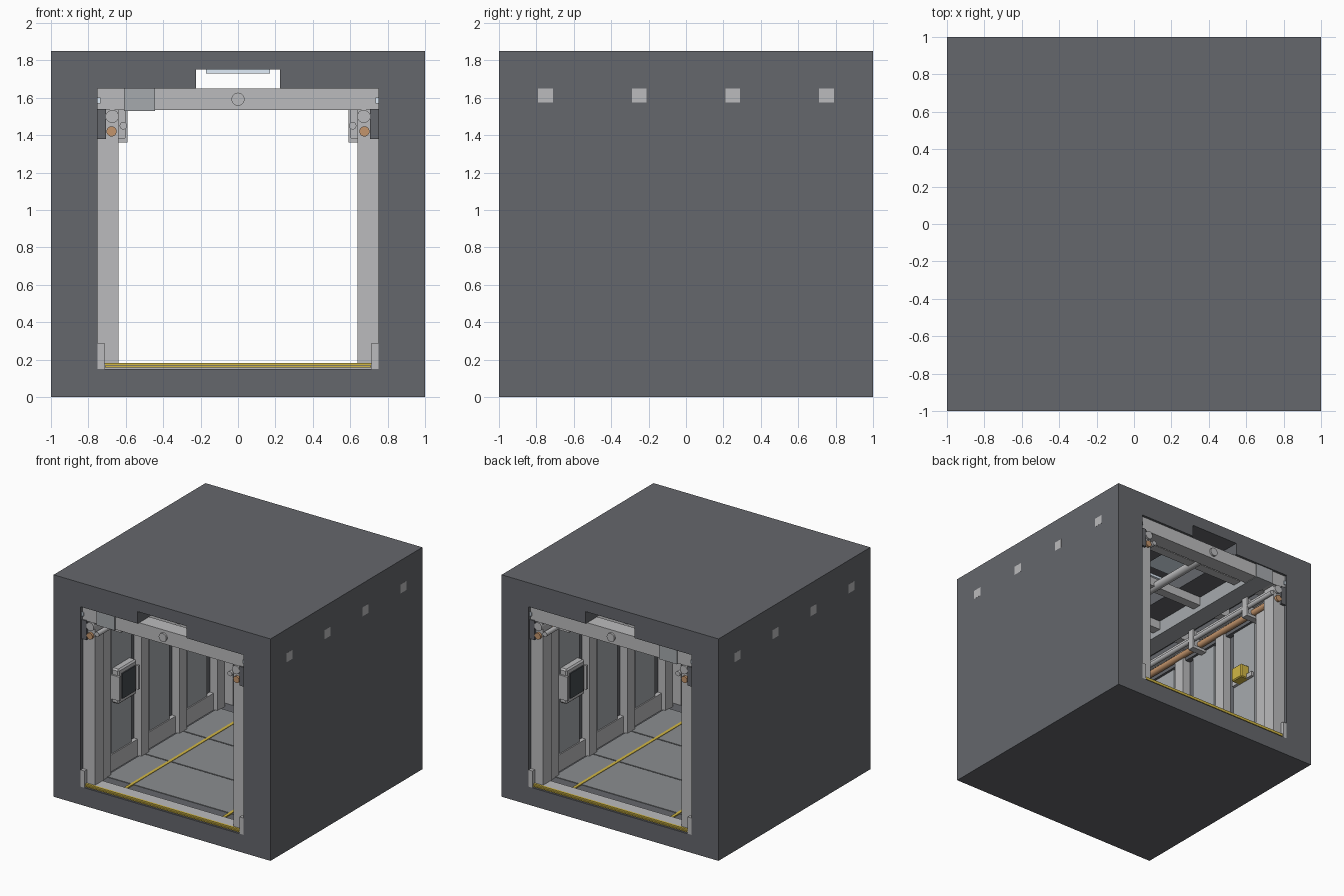
import bpy, bmesh
from mathutils import Matrix

if "Cube" in bpy.data.objects:
    bpy.data.objects.remove(bpy.data.objects["Cube"])


def material(name, rgb):
    m = bpy.data.materials.new(name)
    m.diffuse_color = (*rgb, 1)
    m.use_nodes = True
    m.node_tree.nodes["Principled BSDF"].inputs["Base Color"].default_value = m.diffuse_color
    return m


DARK = material("dark_hull", (0.13, 0.135, 0.15))
FLOOR = material("floor_grey", (0.26, 0.27, 0.28))
STEEL = material("steel", (0.5, 0.5, 0.51))
DUCT = material("duct_grey", (0.38, 0.4, 0.42))
YELLOW = material("safety_yellow", (0.65, 0.48, 0.06))
COPPER = material("copper", (0.55, 0.3, 0.15))
LAMP = material("lamp", (0.75, 0.85, 0.95))
SCREEN = material("screen", (0.06, 0.07, 0.08))


def finish(name, bm, mat):
    bmesh.ops.recalc_face_normals(bm, faces=bm.faces[:])
    me = bpy.data.meshes.new(name)
    bm.to_mesh(me)
    bm.free()
    ob = bpy.data.objects.new(name, me)
    bpy.context.collection.objects.link(ob)
    if mat:
        me.materials.append(mat)
    return ob


def box(name, x, y, z, mat=STEEL, bevel=0):
    """Box from (min, max) pairs."""
    bm = bmesh.new()
    bmesh.ops.create_cube(bm, size=1)
    for v in bm.verts:
        v.co = [(a + b) / 2 + c * abs(b - a) for (a, b), c in zip((x, y, z), v.co)]
    if bevel:
        bmesh.ops.bevel(bm, geom=bm.edges[:], offset=bevel, segments=1, affect='EDGES')
    return finish(name, bm, mat)


def pipe(name, x, z, r, half, mat=STEEL):
    """Round pipe running the length of the corridor."""
    bm = bmesh.new()
    bmesh.ops.create_cone(bm, cap_ends=True, segments=20, radius1=r, radius2=r, depth=2 * half,
                          matrix=Matrix.Translation((x, 0, z)) @ Matrix.Rotation(1.5707963, 4, 'X'))
    for f in bm.faces:
        f.smooth = len(f.verts) == 4
    return finish(name, bm, mat)


def sx(s, a, b):
    return tuple(sorted((s * a, s * b)))


# Hull block with a T-shaped tunnel cut through it
hull = box("hull", (-1, 1), (-1, 1), (0, 1.85), DARK)
bm = bmesh.new()
outline = [(-.75, .15), (.75, .15), (.75, 1.65), (.225, 1.65), (.225, 1.75),
           (-.225, 1.75), (-.225, 1.65), (-.75, 1.65)]
face = bm.faces.new([bm.verts.new((x, -1.2, z)) for x, z in outline])
ext = bmesh.ops.extrude_face_region(bm, geom=[face])
bmesh.ops.translate(bm, vec=(0, 2.4, 0),
                    verts=[g for g in ext["geom"] if isinstance(g, bmesh.types.BMVert)])
cutter = finish("tunnel_cutter", bm, None)
cutter.hide_render = True
cutter.hide_viewport = True
cutter.display_type = 'WIRE'
mod = hull.modifiers.new("tunnel", 'BOOLEAN')
mod.operation = 'DIFFERENCE'
mod.solver = 'EXACT'
mod.object = cutter

RIBS = (-.75, -.25, .25, .75)
BAYS = (-.5, 0, .5)

# Floor plates and guide stripes
for y in BAYS:
    box("floor_plate", (-.7, .7), (y - .245, y + .245), (.148, .155), FLOOR)
for s in (-1, 1):
    box("floor_stripe", sx(s, .44, .465), (-.86, .86), (.15, .159), YELLOW)

# End portals: sill, columns, header
for e in (-1, 1):
    box("sill", (-.715, .715), sx(e, .87, .985), (.15, .18))
    box("sill_stripe", (-.712, .712), sx(e, .98, .995), (.158, .168), YELLOW)
    box("sill_edge", (-.712, .712), sx(e, .975, .992), (.17, .182), YELLOW)
    box("header_beam", (-.75, .75), sx(e, .85, .98), (1.535, 1.65))
    for s in (-1, 1):
        box("portal_column", sx(s, .64, .75), sx(e, .85, .97), (.15, 1.54))

# Ceiling cross beams, flush with the outer hull sides
for y in RIBS:
    box("ceiling_beam", (-1.0005, 1.0005), (y - .04, y + .04), (1.575, 1.65))

# Ceiling services
pipe("ceiling_pipe", 0, 1.592, .035, .995)
box("ceiling_duct", (-.61, -.445), (-.99, .99), (1.53, 1.652), DUCT)
for y in BAYS:
    box("ceiling_lamp", (-.17, .17), (y - .2, y + .2), (1.73, 1.752), LAMP)

# Side walls
for s in (-1, 1):
    box("kick_rail", sx(s, .715, .75), (-1, 1), (.15, .29))
    box("pipe_backing", sx(s, .705, .755), (-.99, .99), (1.38, 1.54), DARK)
    box("edge_light", sx(s, .735, .752), (-.99, .99), (1.57, 1.6), LAMP)
    for y in RIBS:
        box("wall_rib", sx(s, .68, .75), (y - .05, y + .05), (.15, 1.54))
    for y in BAYS:
        box("wall_panel", sx(s, .725, .75), (y - .13, y + .13), (.28, 1.38), DUCT)
    pipe("main_pipe", s * .672, 1.5, .035, .99)
    pipe("copper_pipe", s * .676, 1.42, .027, .99, COPPER)
    pipe("thin_pipe", s * .613, 1.45, .02, .985)
    for y in (-.667, 0, .667):
        box("bracket_shelf", sx(s, .59, .75), (y - .03, y + .03), (1.36, 1.385))
        box("bracket_upright", sx(s, .59, .605), (y - .03, y + .03), (1.36, 1.535))
        box("bracket_web", sx(s, .59, .72), (y - .01, y + .01), (1.37, 1.535))

    # Control panel and safety box, rotated half a turn between the two walls
    yp = s * .5
    box("control_panel", sx(s, .665, .75), (yp - .12, yp + .12), (.71, 1.0), STEEL, .012)
    box("control_screen", sx(s, .655, .67), (yp - .085, yp + .085), (.75, .96), SCREEN)
    for d in (-1, 1):
        y0 = yp + d * .125
        box("panel_handle", sx(s, .65, .74), (y0 - .01, y0 + .01), (.75, .95))
    box("safety_box_plate", sx(s, .7, .75), (-yp - .12, -yp + .12), (.88, .92))
    box("safety_box", sx(s, .645, .73), (-yp - .06, -yp + .06), (.88, 1.0), YELLOW, .008)
